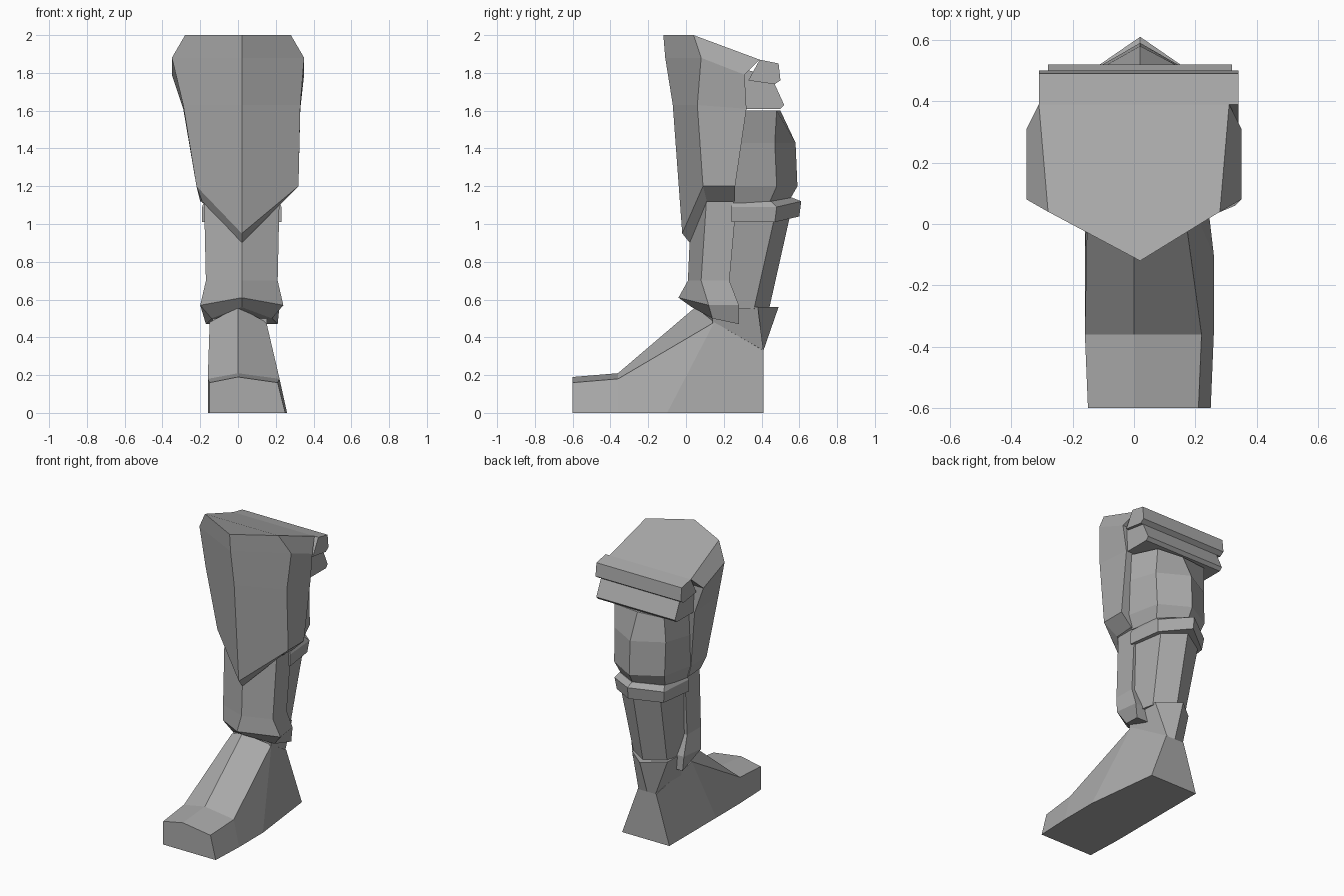
import bpy
import bmesh

default = bpy.data.objects.get("Cube")
if default:
    bpy.data.objects.remove(default)

shade = 0.4
grey = bpy.data.materials.new("plain grey")
grey.use_nodes = True
grey.diffuse_color = (shade, shade, shade, 1)
grey.node_tree.nodes["Principled BSDF"].inputs["Base Color"].default_value = grey.diffuse_color


def loft(name, *rings):
    """Skin a row of matching rings and cap both ends."""
    bm = bmesh.new()
    loops = [[bm.verts.new(point) for point in ring] for ring in rings]
    for lower, upper in zip(loops, loops[1:]):
        for i in range(len(lower)):
            bm.faces.new((lower[i - 1], lower[i], upper[i], upper[i - 1]))
    bm.faces.new(loops[0])
    bm.faces.new(loops[-1])
    bmesh.ops.recalc_face_normals(bm, faces=bm.faces)
    mesh = bpy.data.meshes.new(name)
    bm.to_mesh(mesh)
    bm.free()
    mesh.materials.append(grey)
    bpy.context.collection.objects.link(bpy.data.objects.new(name, mesh))


def mirrored(half, centre):
    """Close a half outline, whose first point is on the middle line."""
    ring = [(centre + x, y, z) for x, y, z in half]
    return ring + [(centre - x, y, z) for x, y, z in reversed(half[1:])]


def guard_ring(height, ridge, width, corner, side, centre=0.02, rise=0.0, tilt=0.0, taper=0.0):
    """Armour outline: front ridge, front corners, then the sides running back."""
    return mirrored([(0.02 - centre, ridge, height + rise),
                     (width, corner, height),
                     (width + taper, side, height - tilt)], centre)


def calf_ring(height, width, side, ridge, rise=0.0, ratio=0.8, bulge=0.11, centre=0.02):
    """Calf outline: rear ridge, rear corners, then the sides running forward."""
    return mirrored([(0, ridge, height + rise),
                     (width * ratio, ridge - bulge, height),
                     (width, side, height)], centre)


def boot_ring(along, sole, shoulder, top, drop=0.03, lean=0.0, sweep=0.0, centre=0.05, middle=0.03):
    """Boot section: ridge, shoulder, sole corners, other shoulder."""
    back = along + sweep
    return [(0, back, top),
            (middle + shoulder, back + lean, top - drop),
            (centre + sole, along, 0),
            (centre - sole, along, 0),
            (middle - shoulder, back + lean, top - drop)]


def plate(name, left, right, outline):
    """Run a side outline across the leg."""
    loft(name, *[[(x, y, z) for y, z in outline] for x in (left, right)])


# Boot, skinned from toe to heel
loft("boot",
     boot_ring(along=-0.6, sole=0.2, shoulder=0.18, top=0.19),
     boot_ring(along=-0.36, sole=0.21, shoulder=0.19, top=0.21),
     boot_ring(along=-0.1, sole=0.21, shoulder=0.15, top=0.56, drop=0.08, lean=0.1, sweep=0.15, middle=0),
     boot_ring(along=0.41, sole=0.18, shoulder=0.07, top=0.33, drop=0, centre=0.02, middle=0.01))

# Heel tab rising behind the ankle
loft("heel_tab",
     calf_ring(height=0.33, width=0.13, side=0.14, ridge=0.41, ratio=0.5, bulge=0, centre=0.01),
     calf_ring(height=0.56, width=0.15, side=0.14, ridge=0.49, ratio=0.9, centre=0.01))

# Shin guard with its flared cuff
loft("shin_guard",
     guard_ring(height=0.5, ridge=0.03, width=0.16, corner=0.14, side=0.28, rise=0.06, tilt=0.03, taper=0.03),
     guard_ring(height=0.57, ridge=-0.04, width=0.22, corner=0.12, side=0.28, rise=0.04, taper=-0.02),
     guard_ring(height=0.7, ridge=0.01, width=0.19, corner=0.08, side=0.23),
     guard_ring(height=1.15, ridge=0.03, width=0.2, corner=0.11, side=0.27))

# Lower calf
loft("lower_calf",
     calf_ring(height=0.55, width=0.16, side=0.22, ridge=0.44, bulge=0.08),
     calf_ring(height=1.04, width=0.19, side=0.23, ridge=0.55, bulge=0.08))

# Band around the calf
loft("calf_band",
     calf_ring(height=1.01, width=0.21, side=0.24, ridge=0.6, rise=0.03, ratio=0.85, bulge=0.13),
     calf_ring(height=1.09, width=0.21, side=0.24, ridge=0.61, rise=0.03, ratio=0.9, bulge=0.13),
     calf_ring(height=1.12, width=0.2, side=0.25, ridge=0.56, rise=0.02, ratio=0.85))

# Bulging upper calf
loft("upper_calf",
     calf_ring(height=1.11, width=0.21, side=0.25, ridge=0.55, rise=0.02),
     calf_ring(height=1.2, width=0.24, side=0.25, ridge=0.59),
     calf_ring(height=1.43, width=0.26, side=0.28, ridge=0.58, ratio=0.75),
     calf_ring(height=1.6, width=0.27, side=0.31, ridge=0.5, ratio=0.7, bulge=0.02))

# Knee guard with a front ridge, pointed lower edge and sloping top
loft("knee_guard",
     guard_ring(height=1.12, ridge=0.02, width=0.21, corner=0.11, side=0.26, rise=-0.22, taper=0.01),
     guard_ring(height=1.2, ridge=-0.02, width=0.27, corner=0.09, side=0.26, centre=0.05, rise=-0.25),
     guard_ring(height=1.63, ridge=-0.07, width=0.31, corner=0.06, side=0.32, tilt=0.02),
     guard_ring(height=1.88, ridge=-0.11, width=0.35, corner=0.08, side=0.31, centre=0, tilt=0.09),
     guard_ring(height=2, ridge=-0.12, width=0.28, corner=0.04, side=0.39, centre=0, tilt=0.13, taper=0.03))

# Folded plates behind the knee
plate("rear_rim", left=-0.31, right=0.34,
      outline=[(0.33, 1.76), (0.39, 1.87), (0.49, 1.85), (0.5, 1.76), (0.47, 1.74)])
plate("rear_fold", left=-0.28, right=0.32,
      outline=[(0.2, 1.61), (0.2, 1.85), (0.38, 1.8), (0.47, 1.74), (0.52, 1.63), (0.5, 1.61)])
